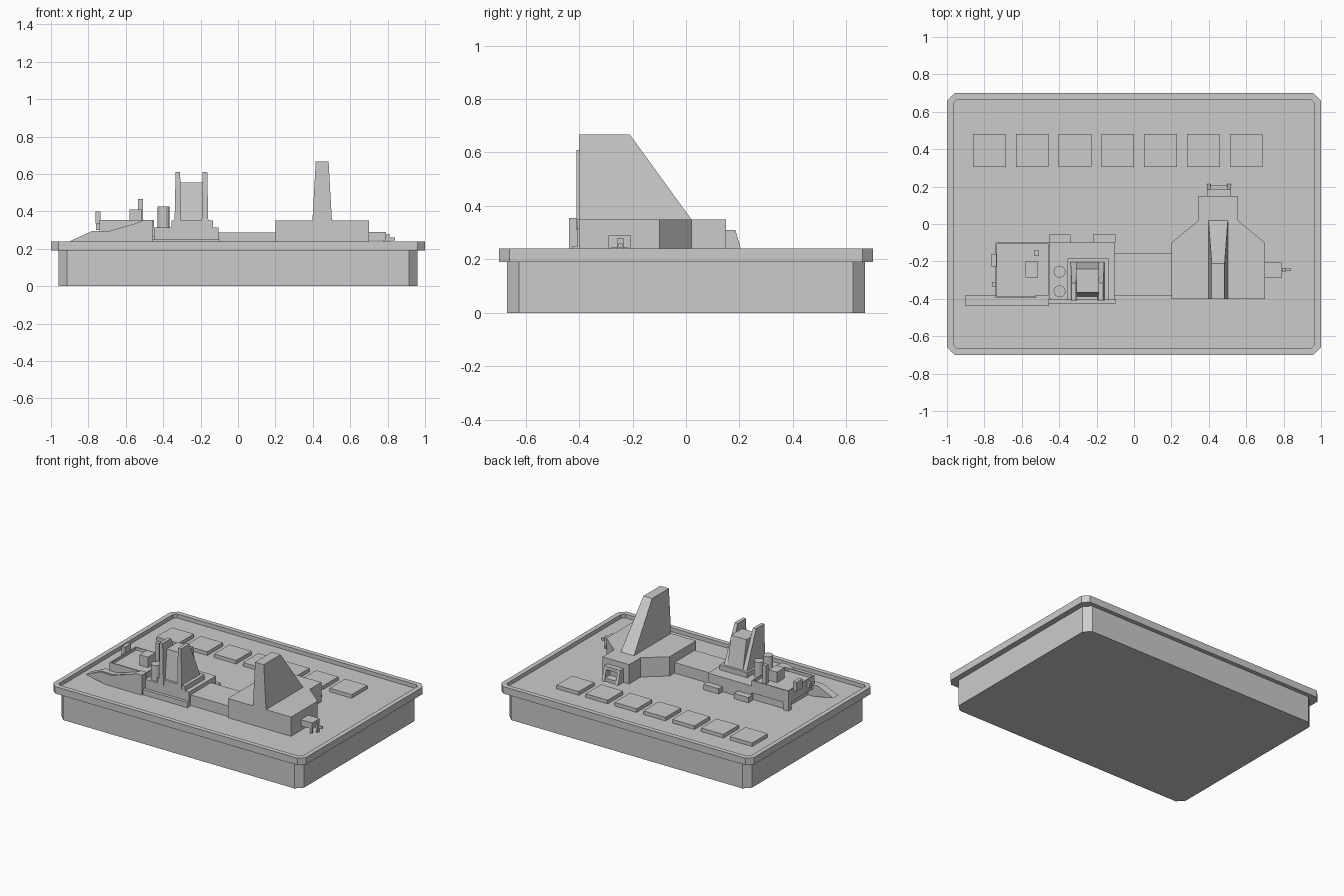
import bpy, bmesh, math

if "Cube" in bpy.data.objects:
    bpy.data.objects.remove(bpy.data.objects["Cube"])

FLOOR = 0.212


def finish(name, bm):
    bmesh.ops.recalc_face_normals(bm, faces=bm.faces)
    me = bpy.data.meshes.new(name)
    bm.to_mesh(me)
    bm.free()
    ob = bpy.data.objects.new(name, me)
    bpy.context.collection.objects.link(ob)
    return ob


def prism(name, pts, axis, a, b, taper=None):
    """Extrude a profile along x, y or z; taper(z) scales the thickness."""
    bm = bmesh.new()
    rings = []
    for t in (a, b):
        ring = []
        for u, v in pts:
            s = t
            if taper:
                s = (a + b) / 2 + (t - (a + b) / 2) * taper(v)
            ring.append(bm.verts.new({'x': (s, u, v), 'y': (u, s, v), 'z': (u, v, s)}[axis]))
        rings.append(ring)
    bm.faces.new(rings[0])
    bm.faces.new(rings[1])
    n = len(pts)
    for i in range(n):
        j = (i + 1) % n
        bm.faces.new((rings[0][i], rings[0][j], rings[1][j], rings[1][i]))
    return finish(name, bm)


def box(name, x0, x1, y0, y1, z0, z1):
    return prism(name, [(x0, y0), (x1, y0), (x1, y1), (x0, y1)], 'z', z0, z1)


def sink_top(ob, rim, depth):
    """Sink the top face inside a narrow rim."""
    bm = bmesh.new()
    bm.from_mesh(ob.data)
    top = max(bm.faces, key=lambda f: f.calc_center_median().z)
    bmesh.ops.inset_region(bm, faces=[top], thickness=rim)
    inner = bmesh.ops.extrude_face_region(bm, geom=[top])
    verts = [g for g in inner['geom'] if isinstance(g, bmesh.types.BMVert)]
    bmesh.ops.translate(bm, verts=verts, vec=(0, 0, -depth))
    if top.is_valid:
        bmesh.ops.delete(bm, geom=[top], context='FACES')
    bmesh.ops.recalc_face_normals(bm, faces=bm.faces)
    bm.to_mesh(ob.data)
    bm.free()


def chamfered(x, y, c):
    return [(-x + c, -y), (x - c, -y), (x, -y + c), (x, y - c),
            (x - c, y), (-x + c, y), (-x, y - c), (-x, -y + c)]


# Base tray
prism("base_plinth", chamfered(0.96, 0.67, 0.045), 'z', 0, 0.19)
lip = prism("base_lip", chamfered(1.0, 0.7, 0.04), 'z', 0.19, 0.24)
sink_top(lip, 0.037, 0.028)

# Row of square pads
for i in range(7):
    x = -0.7725 + i * 0.2287
    box(f"pad_{i + 1}", x - 0.0875, x + 0.0875, 0.305, 0.48, FLOOR, 0.238)

# Right hall with chamfered shoulders and wedge tower
prism("right_hall", [(0.2, -0.4), (0.7, -0.4), (0.7, -0.1), (0.555, 0.02), (0.555, 0.15),
                     (0.345, 0.15), (0.345, 0.02), (0.2, -0.1)], 'z', FLOOR, 0.35)
prism("wedge_tower", [(-0.4, 0.35), (0.02, 0.35), (-0.21, 0.667), (-0.4, 0.667)],
      'x', 0.398, 0.502, taper=lambda z: 1 - 0.34 * (z - 0.35) / 0.317)

# Rear porch
for x in (0.39, 0.498):
    prism("porch_pier", [(0.14, FLOOR), (0.213, FLOOR), (0.185, 0.31), (0.14, 0.31)],
          'x', x, x + 0.02)
box("porch_roof", 0.405, 0.505, 0.14, 0.185, 0.285, 0.31)
box("porch_step", 0.41, 0.498, 0.14, 0.205, FLOOR, 0.235)

# Side cabin on legs with small spout
box("side_cabin", 0.7, 0.79, -0.29, -0.205, 0.245, 0.29)
for y in (-0.29, -0.217):
    box("cabin_leg", 0.775, 0.787, y, y + 0.012, FLOOR, 0.25)
box("cabin_spout", 0.785, 0.84, -0.252, -0.238, 0.245, 0.26)
box("spout_post", 0.795, 0.81, -0.256, -0.234, FLOOR, 0.28)

# Connecting passage
box("passage", -0.11, 0.21, -0.385, -0.155, FLOOR, 0.288)

# Middle hall with steps
box("middle_hall", -0.45, -0.105, -0.405, -0.1, FLOOR, 0.315)
box("front_step", -0.46, -0.1, -0.427, -0.4, FLOOR, 0.25)
for x0, x1 in ((-0.455, -0.34), (-0.22, -0.1)):
    box("rear_step", x0, x1, -0.1, -0.055, FLOOR, 0.25)
box("tower_base", -0.355, -0.135, -0.405, -0.185, 0.315, 0.35)

# Twin fins with a block between
for x0, x1 in ((-0.34, -0.303), (-0.195, -0.158)):
    prism("tower_fin", [(-0.41, 0.31), (-0.185, 0.31), (-0.315, 0.61), (-0.41, 0.61)],
          'x', x0, x1, taper=lambda z: 1 - 0.35 * (z - 0.31) / 0.3)
prism("tower_block", [(-0.39, 0.34), (-0.2, 0.34), (-0.24, 0.555), (-0.365, 0.555)],
      'x', -0.31, -0.188)

# Chimneys
for y in (-0.255, -0.36):
    ring = [(-0.398 + 0.032 * math.cos(k * math.pi / 8), y + 0.032 * math.sin(k * math.pi / 8))
            for k in range(16)]
    prism("chimney", ring, 'z', 0.31, 0.425)

# Left hall with raised parapet, on an end wall
left = box("left_hall", -0.74, -0.45, -0.395, -0.1, 0.265, 0.355)
sink_top(left, 0.011, 0.02)
box("left_hall_foot", -0.7, -0.45, -0.38, -0.115, FLOOR, 0.265)
box("left_hall_leg", -0.74, -0.7, -0.135, -0.1, FLOOR, 0.265)

# Roof fittings
box("roof_cabin", -0.58, -0.513, -0.285, -0.2, 0.33, 0.41)
box("roof_post", -0.535, -0.508, -0.17, -0.142, 0.33, 0.465)
box("end_post", -0.762, -0.735, -0.228, -0.16, 0.335, 0.4)
box("end_knob", -0.76, -0.735, -0.335, -0.31, 0.3, 0.335)

# Front ramp and its outer plate
prism("front_ramp", [(-0.9, 0.24), (-0.78, 0.295), (-0.69, 0.295), (-0.55, 0.335), (-0.5, 0.355),
                     (-0.455, 0.355), (-0.455, FLOOR), (-0.74, FLOOR)], 'y', -0.43, -0.38)
prism("ramp_plate", [(-0.9, 0.24), (-0.78, 0.29), (-0.69, 0.29), (-0.55, 0.335), (-0.5, 0.355),
                     (-0.455, 0.355), (-0.455, FLOOR), (-0.74, FLOOR)], 'y', -0.438, -0.43)
